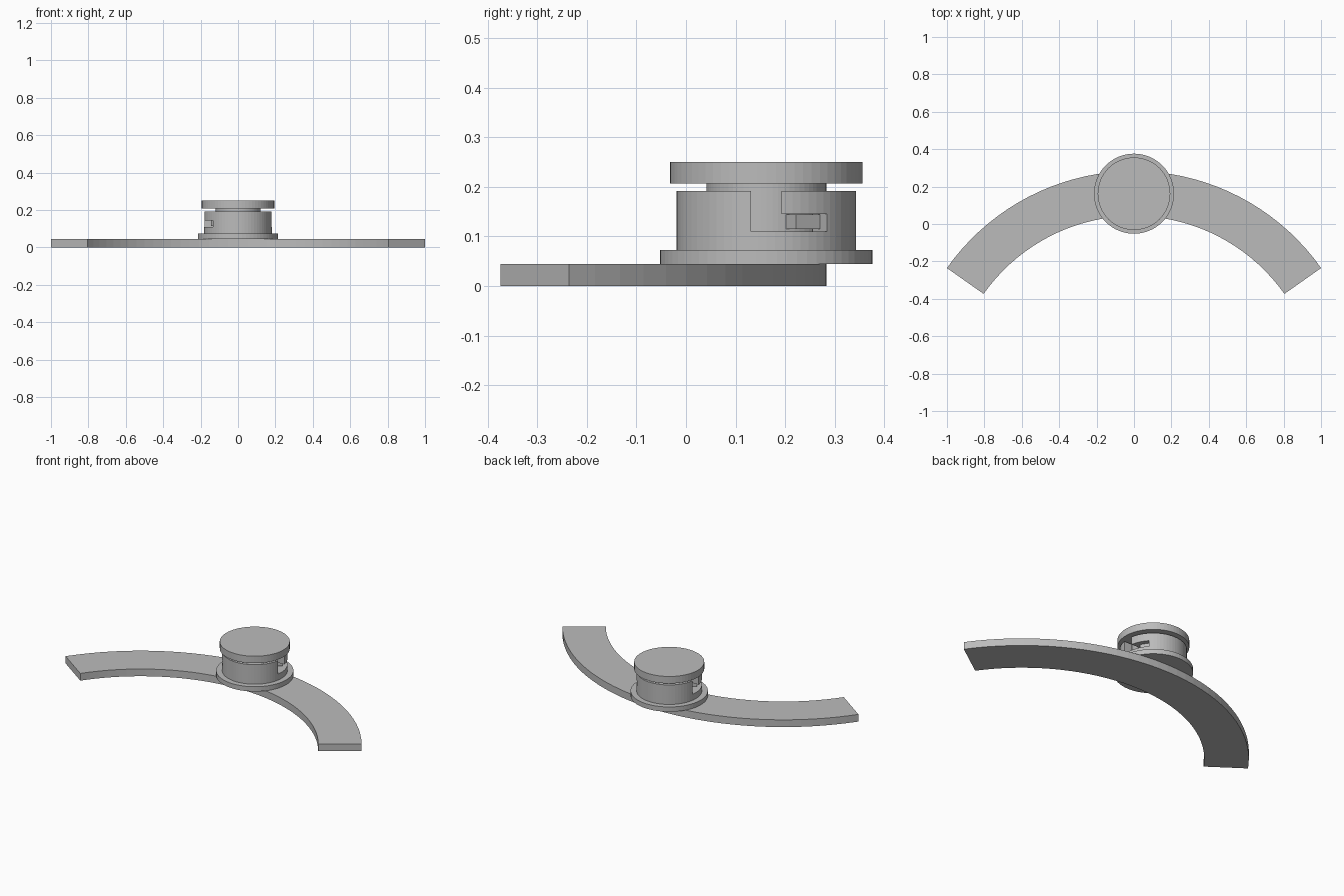
import bpy, bmesh, math
from mathutils import Matrix

if "Cube" in bpy.data.objects:
    bpy.data.objects.remove(bpy.data.objects["Cube"])

CY = 0.162                    # knob axis sits at x=0, y=CY
TURN = math.radians(33)       # twist angle of the locking pins
SEG = 64

grey = bpy.data.materials.new("plain_grey")
grey.diffuse_color = (0.5, 0.5, 0.5, 1)
grey.use_nodes = True
grey.node_tree.nodes["Principled BSDF"].inputs["Base Color"].default_value = grey.diffuse_color


def prism(name, pts, z0, z1):
    """Extrude a flat outline between two heights."""
    bm = bmesh.new()
    face = bm.faces.new([bm.verts.new((x, y, z0)) for x, y in pts])
    top = bmesh.ops.extrude_face_region(bm, geom=[face])["geom"]
    bmesh.ops.translate(bm, vec=(0, 0, z1 - z0),
                        verts=[v for v in top if isinstance(v, bmesh.types.BMVert)])
    bmesh.ops.recalc_face_normals(bm, faces=bm.faces)
    me = bpy.data.meshes.new(name)
    bm.to_mesh(me)
    bm.free()
    me.materials.append(grey)
    ob = bpy.data.objects.new(name, me)
    bpy.context.collection.objects.link(ob)
    return ob


def arc(r, a0, a1, n, cy=0.0):
    return [(r * math.cos(a0 + (a1 - a0) * i / n),
             cy + r * math.sin(a0 + (a1 - a0) * i / n)) for i in range(n + 1)]


def disc(name, r, z0, z1):
    return prism(name, arc(r, 0, math.tau, SEG, CY)[:-1], z0, z1)


def place(ob, side):
    """Put a part made around the origin on the knob axis, optionally turned half round."""
    ob.data.transform(Matrix.Translation((0, CY, 0)) @ Matrix.Rotation(math.pi * side, 4, 'Z'))
    return ob


def cut(target, cutter):
    mod = target.modifiers.new("cut", 'BOOLEAN')
    mod.operation, mod.solver, mod.object = 'DIFFERENCE', 'EXACT', cutter
    bpy.context.view_layer.objects.active = target
    bpy.ops.object.modifier_apply(modifier=mod.name)
    bpy.data.objects.remove(cutter)


def turned(r, off):
    """Point at radius r along the twisted direction, shifted sideways by off."""
    c, s = math.cos(TURN), math.sin(TURN)
    return (r * c - off * s, r * s + off * c)


# curved base strip
a0, a1 = math.radians(35.2), math.radians(144.8)
prism("curved_strip", arc(1.224, a0, a1, 36, -0.941) + arc(0.984, a1, a0, 36, -0.941), 0, 0.044)

# round flange, inner shaft and cap
disc("flange", 0.214, 0.044, 0.073)
disc("shaft", 0.121, 0.073, 0.207)
disc("cap", 0.194, 0.207, 0.25)

# hollow collar with an L-shaped slot on each side
collar = disc("collar", 0.181, 0.073, 0.192)
cut(collar, disc("bore", 0.127, 0.0725, 0.25))
H = 0.0305
for side in (0, 1):
    entry = [(0.1, -H), (0.25, -H), (0.25, H), (0.1, H)]
    cut(collar, place(prism("entry_cut", entry, 0.11, 0.25), side))
    run = ([(0.1, -H), (0.25, -H)] + arc(0.25, 0, TURN, 6) + [turned(0.25, H), turned(0.1, H)]
           + arc(0.1, TURN, 0, 6))
    cut(collar, place(prism("run_cut", run, 0.11, 0.145), side))

    # locking pin standing out of the shaft
    w = 0.0286
    pin = [turned(0.1, -w), turned(0.154, -w), turned(0.154, w), turned(0.1, w)]
    place(prism("locking_pin_" + ("left" if side else "right"), pin, 0.115, 0.144), side)
